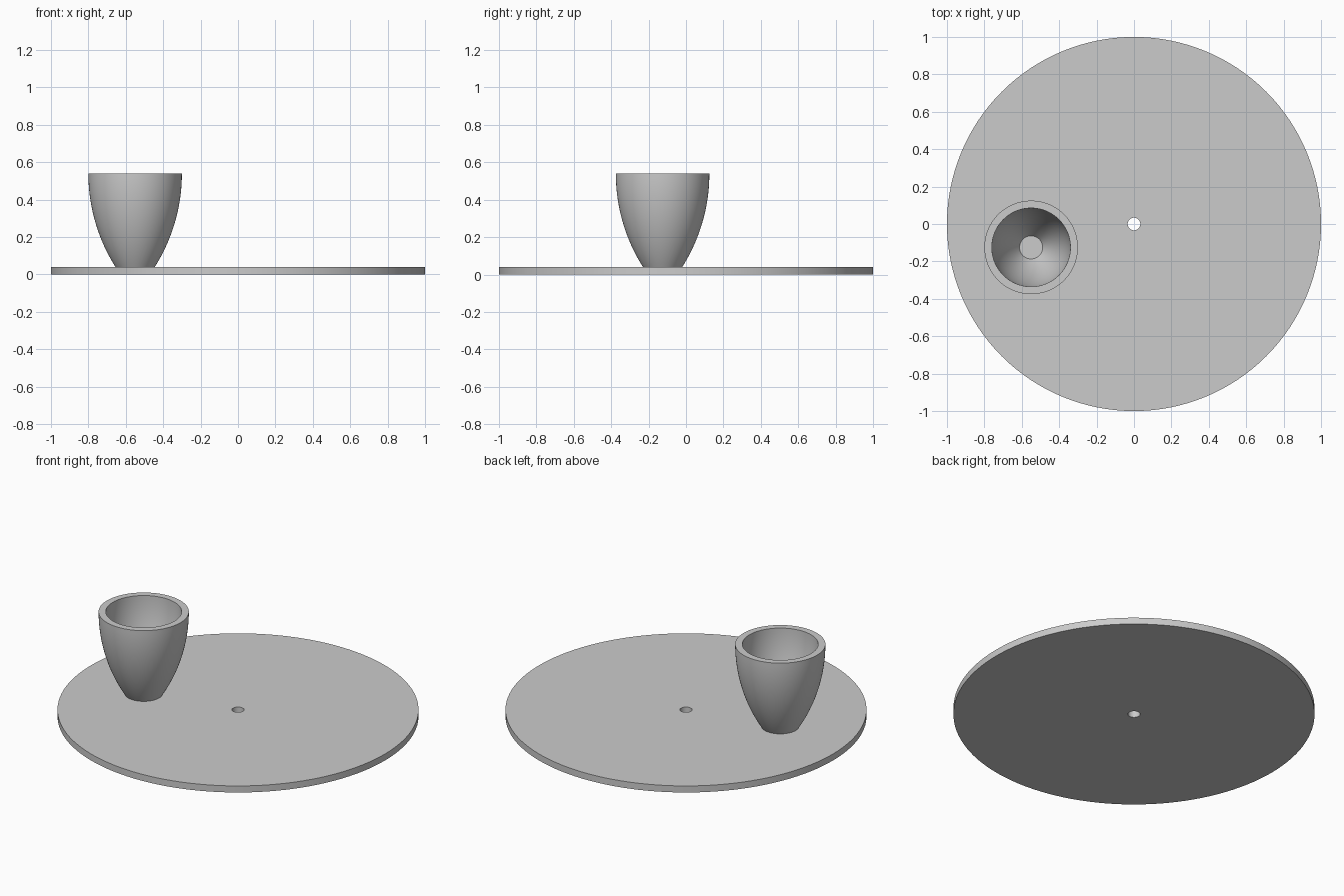
import bpy, bmesh, math

if "Cube" in bpy.data.objects:
    bpy.data.objects.remove(bpy.data.objects["Cube"])

SEGMENTS = 128
grey = bpy.data.materials.new("light grey")
grey.diffuse_color = (0.6, 0.6, 0.6, 1)
grey.use_nodes = True
grey.node_tree.nodes["Principled BSDF"].inputs["Base Color"].default_value = grey.diffuse_color


def lathe(name, profile, location, closed):
    """Spin an (r, z) profile around the z axis; r = 0 gives a pole."""
    bm = bmesh.new()
    rings = []
    for r, z in profile:
        if r == 0:
            rings.append([bm.verts.new((0, 0, z))] * SEGMENTS)
        else:
            rings.append([bm.verts.new((r * math.cos(a), r * math.sin(a), z))
                          for a in (2 * math.pi * i / SEGMENTS for i in range(SEGMENTS))])
    pairs = list(zip(rings, rings[1:]))
    if closed:
        pairs.append((rings[-1], rings[0]))
    for a, b in pairs:
        for i in range(SEGMENTS):
            j = (i + 1) % SEGMENTS
            corners = list(dict.fromkeys((a[i], a[j], b[j], b[i])))
            bm.faces.new(corners)
    bmesh.ops.recalc_face_normals(bm, faces=bm.faces)
    mesh = bpy.data.meshes.new(name)
    bm.to_mesh(mesh)
    bm.free()
    mesh.materials.append(grey)
    obj = bpy.data.objects.new(name, mesh)
    obj.location = location
    bpy.context.collection.objects.link(obj)
    bpy.ops.object.select_all(action='DESELECT')
    obj.select_set(True)
    bpy.context.view_layer.objects.active = obj
    bpy.ops.object.shade_smooth_by_angle(angle=math.radians(30))
    return obj


def wall(top_radius, arc_radius, drop, steps=24):
    """Circular arc that is vertical at the rim and curves in going down."""
    end = math.asin(drop / arc_radius)
    return [(top_radius - arc_radius * (1 - math.cos(end * k / steps)),
             0.54 - arc_radius * math.sin(end * k / steps)) for k in range(steps + 1)]


# Round plate with a centre hole
lathe("base_plate", [(0.034, 0), (1, 0), (1, 0.04), (0.034, 0.04)], (0, 0, 0), True)

# Hollow cup with a flat rim and a small flat floor
outer = wall(0.25, 0.934, 0.5)
inner = wall(0.21, 0.894, 0.493)
lathe("cup", [(0, 0.04)] + outer[::-1] + inner + [(0, inner[-1][1])],
      (-0.55, -0.125, 0), False)
